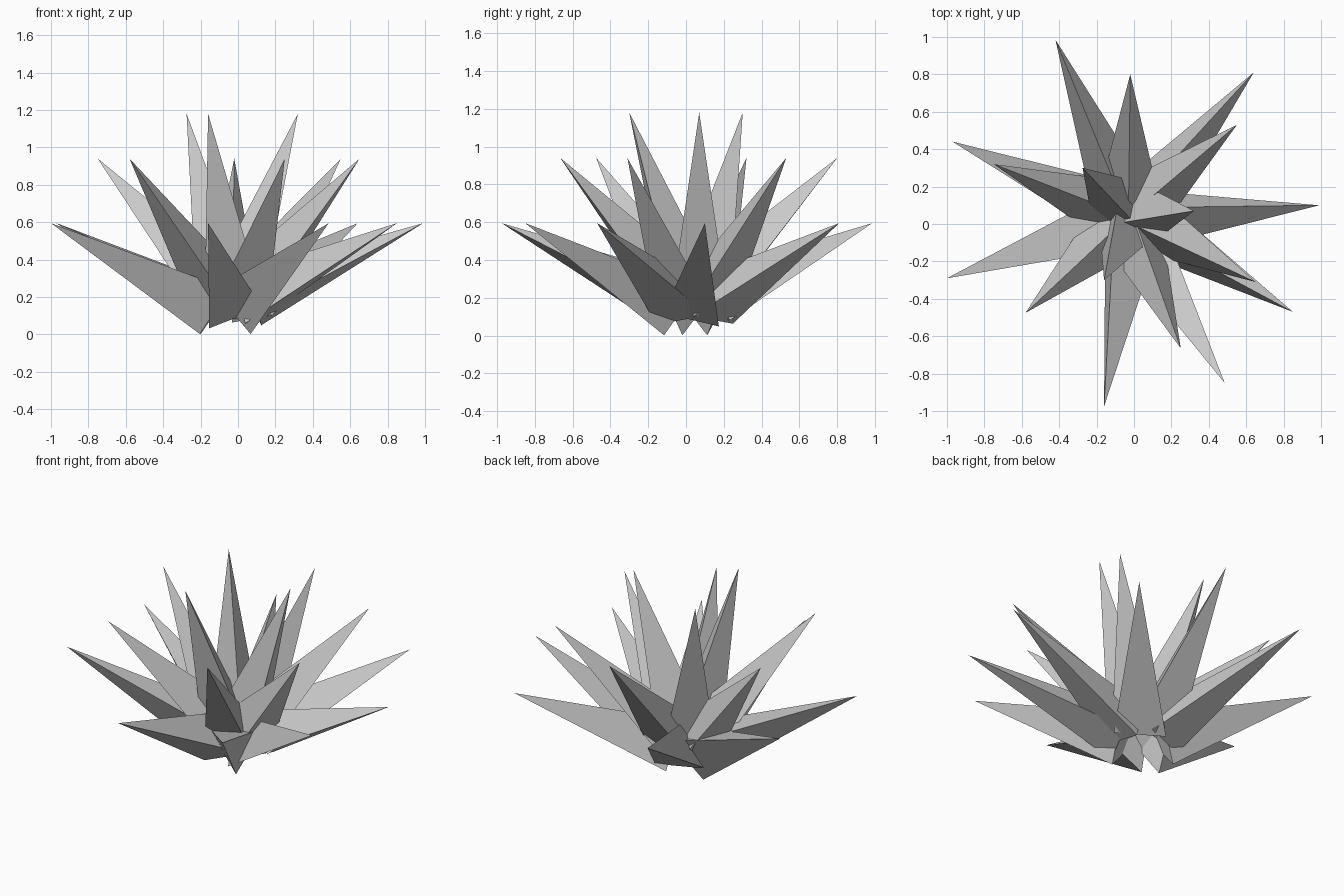
import bpy
import bmesh
from math import cos, sin, radians
from mathutils import Vector

cube = bpy.data.objects.get("Cube")
if cube:
    bpy.data.objects.remove(cube, do_unlink=True)

# Single flat grey
grey = bpy.data.materials.new("plain_grey")
grey.use_nodes = True
COLOR = (0.6, 0.6, 0.6, 1)
grey.diffuse_color = COLOR
grey.node_tree.nodes["Principled BSDF"].inputs["Base Color"].default_value = COLOR

HEART = Vector((-0.03, 0.04, 0.11))   # point all the spikes radiate from
GAP = 0.12                            # distance from the heart to each spike base
RADIUS = 0.176


def spike(name, tip, roll):
    """Three-sided pyramid pointing from the heart to tip, rolled about its axis."""
    tip = Vector(tip)
    axis = (tip - HEART).normalized()
    across = Vector((0, 0, 1)).cross(axis).normalized()
    upward = axis.cross(across)
    base = HEART + axis * GAP
    bm = bmesh.new()
    ring = []
    for k in range(3):
        a = radians(roll + 120 * k)
        ring.append(bm.verts.new(base + (across * cos(a) + upward * sin(a)) * RADIUS))
    point = bm.verts.new(tip)
    for k in range(3):
        bm.faces.new((ring[k], ring[(k + 1) % 3], point))
    bm.faces.new(ring[::-1])
    bmesh.ops.recalc_face_normals(bm, faces=bm.faces)
    mesh = bpy.data.meshes.new(name)
    bm.to_mesh(mesh)
    bm.free()
    mesh.materials.append(grey)
    bpy.context.collection.objects.link(bpy.data.objects.new(name, mesh))


# Each tier: tip height, then (x, y, roll) for every spike
TIERS = {
    "lower_spike": (0.595, [
        (0.99, 0.10, 75), (0.64, 0.81, 82), (-0.42, 0.985, 90), (-0.97, 0.44, 30),
        (-1.0, -0.29, 30), (-0.16, -0.975, 114), (0.485, -0.85, 32), (0.85, -0.47, 100)]),
    "middle_spike": (0.94, [
        (0.55, 0.53, 90), (-0.02, 0.80, 90), (-0.75, 0.32, 90),
        (-0.58, -0.475, 90), (0.25, -0.665, 80), (0.65, -0.31, 100)]),
    "upper_spike": (1.18, [
        (0.32, 0.07, 102), (-0.275, 0.30, 90), (-0.16, -0.30, 0)]),
}

for name, (height, spikes) in TIERS.items():
    for i, (x, y, roll) in enumerate(spikes, 1):
        spike(f"{name}_{i}", (x, y, height), roll)
